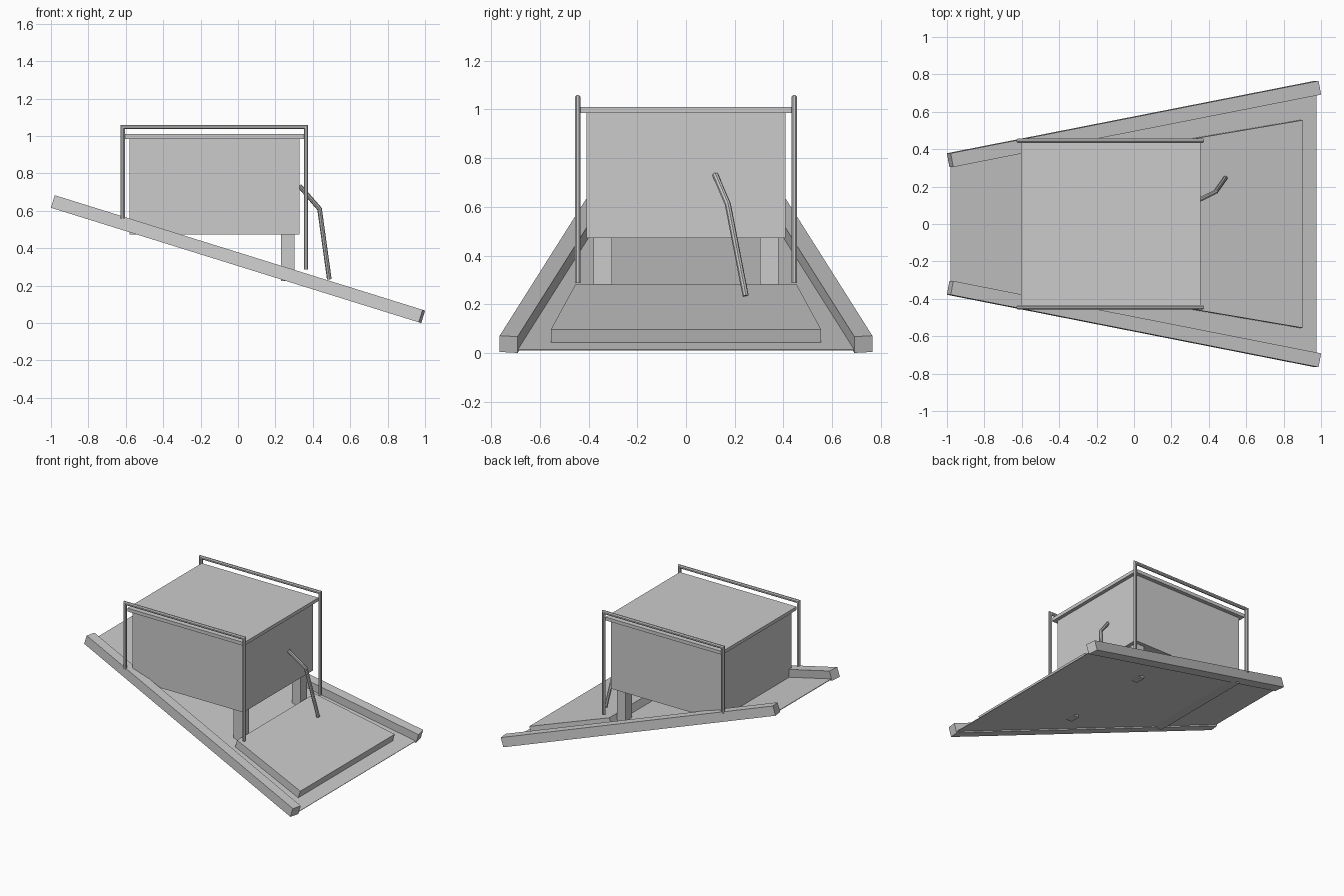
import bpy, bmesh, math
from mathutils import Matrix, Vector

if "Cube" in bpy.data.objects:
    bpy.data.objects.remove(bpy.data.objects["Cube"])

TILT = math.radians(17.3)
RAMP = Matrix.Translation((0, 0, 0.3415)) @ Matrix.Rotation(TILT, 4, 'Y')


def finish(name, bm):
    bmesh.ops.recalc_face_normals(bm, faces=bm.faces)
    mesh = bpy.data.meshes.new(name)
    bm.to_mesh(mesh)
    bm.free()
    ob = bpy.data.objects.new(name, mesh)
    bpy.context.collection.objects.link(ob)
    return ob


def box(name, lo, hi, matrix=Matrix()):
    lo, hi = Vector(lo), Vector(hi)
    bm = bmesh.new()
    scale = Matrix.Diagonal((*(hi - lo), 1))
    bmesh.ops.create_cube(bm, size=1, matrix=matrix @ Matrix.Translation((lo + hi) / 2) @ scale)
    return finish(name, bm)


def slab(name, outline, w0, w1):
    """Outline lying on the tilted ramp, thickened from w0 to w1."""
    bm = bmesh.new()
    face = bm.faces.new([bm.verts.new((u, v, w0)) for u, v in outline])
    top = bmesh.ops.extrude_face_region(bm, geom=[face])["geom"]
    verts = [g for g in top if isinstance(g, bmesh.types.BMVert)]
    bmesh.ops.translate(bm, verts=verts, vec=(0, 0, w1 - w0))
    bm.transform(RAMP)
    return finish(name, bm)


def pipe(name, points, radius, sides=8):
    """Round bar along a path, with mitred corners."""
    pts = [Vector(p) for p in points]
    dirs = [(b - a).normalized() for a, b in zip(pts, pts[1:])]
    q = dirs[0].to_track_quat('Z', 'Y')
    angles = [2 * math.pi * (i + 0.5) / sides for i in range(sides)]
    ring = [pts[0] + q @ Vector((math.cos(t), math.sin(t), 0)) * radius for t in angles]
    bm = bmesh.new()
    rows = [[bm.verts.new(p) for p in ring]]
    for i, d in enumerate(dirs):
        n = d + (dirs[i + 1] if i + 1 < len(dirs) else d)
        ring = [p + d * ((pts[i + 1] - p).dot(n) / d.dot(n)) for p in ring]
        rows.append([bm.verts.new(p) for p in ring])
    for a, b in zip(rows, rows[1:]):
        for k in range(sides):
            j = (k + 1) % sides
            bm.faces.new((a[k], a[j], b[j], b[k]))
    bm.faces.new(rows[0])
    bm.faces.new(rows[-1])
    return finish(name, bm)


# Splayed side rails, supports and handrails
YAW = math.atan(0.188)
for side, label in ((-1, "front"), (1, "back")):
    place = RAMP @ Matrix.Translation((0, side * 0.535, 0)) @ Matrix.Rotation(side * YAW, 4, 'Z')
    box(label + "_side_rail", (-1.048, -0.0375, -0.035), (1.048, 0.0375, 0.035), place)
    y0, y1 = sorted((side * 0.305, side * 0.38))
    box(label + "_support", (0.23, y0, 0.225), (0.302, y1, 0.48))
    y = side * 0.445
    pipe(label + "_handrail", [(-0.616, y, 0.56), (-0.616, y, 1.048),
                               (0.364, y, 1.048), (0.364, y, 0.287)], 0.0125)

# Sloping deck between the rails
slab("deck", [(-1.02, -0.343), (1.03, -0.729), (1.03, 0.729), (-1.02, 0.343)], -0.026, -0.022)

# Raised pad on the low end
slab("pad", [(0.316, -0.455), (0.933, -0.555), (0.933, 0.555), (0.316, 0.455)], -0.022, 0.034)

# Cabin and its lid
box("cabin", (-0.58, -0.408, 0.473), (0.33, 0.408, 0.986))
box("roof", (-0.604, -0.437, 0.985), (0.356, 0.437, 1.01))

# Bent lever
pipe("lever", [(0.33, 0.12, 0.732), (0.436, 0.172, 0.61), (0.488, 0.245, 0.235)], 0.0125)
